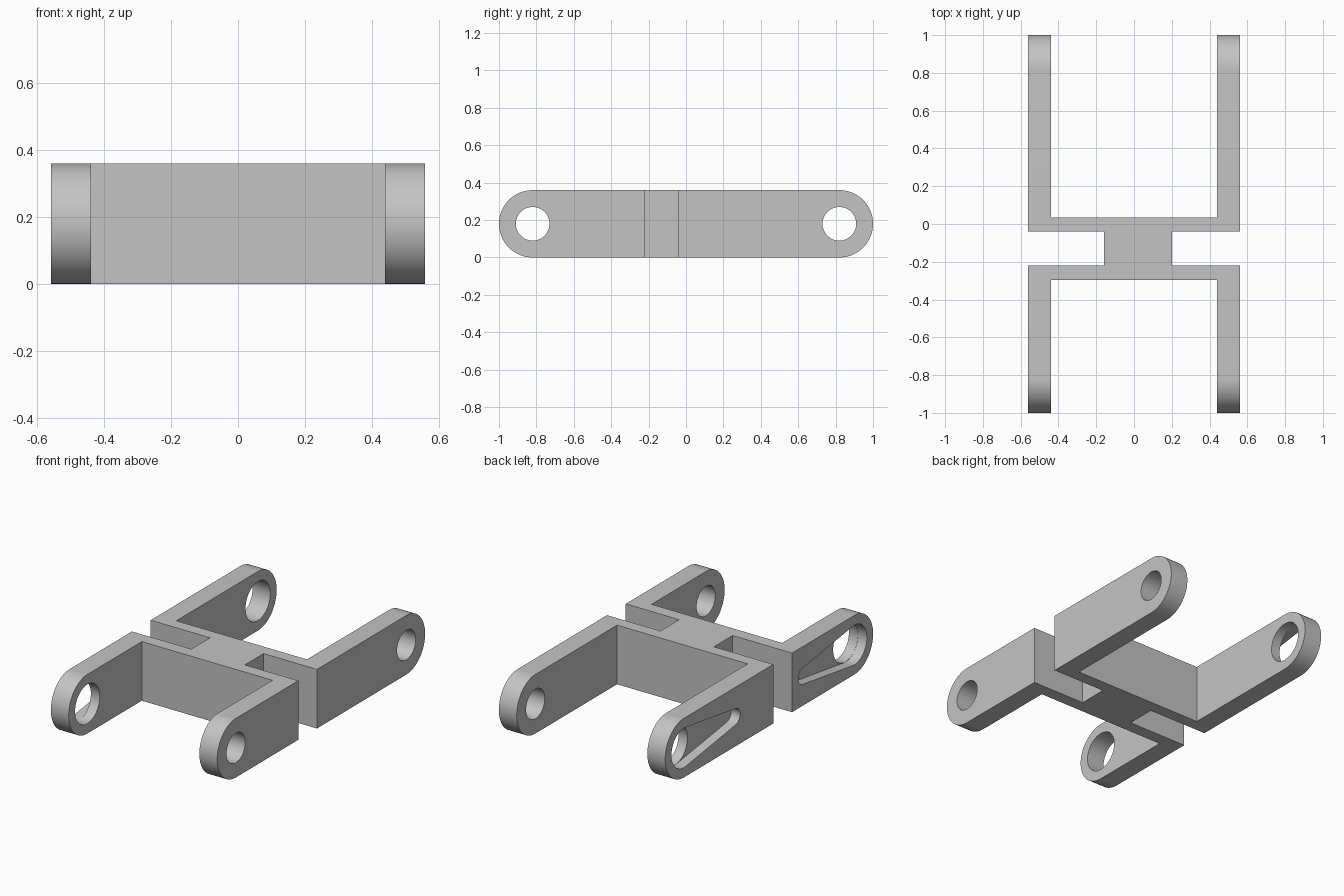
import bpy, bmesh
from math import sin, cos, pi, radians, acos
from mathutils import Vector

cube = bpy.data.objects.get("Cube")
if cube:
    bpy.data.objects.remove(cube, do_unlink=True)

HEIGHT = 0.36
MID = HEIGHT / 2      # arm axis height and end radius
PIVOT = 1 - MID       # distance of the pivots from the centre
OUTER, INNER = 0.56, 0.44

grey = bpy.data.materials.new("grey plastic")
grey.use_nodes = True
grey.diffuse_color = (0.55, 0.55, 0.55, 1)
grey.node_tree.nodes["Principled BSDF"].inputs["Base Color"].default_value = grey.diffuse_color


def prism(name, outline, direction):
    """Extrude a closed outline of 3D points."""
    bm = bmesh.new()
    face = bm.faces.new([bm.verts.new(p) for p in outline])
    grown = bmesh.ops.extrude_face_region(bm, geom=[face])["geom"]
    moved = [v for v in grown if isinstance(v, bmesh.types.BMVert)]
    bmesh.ops.translate(bm, verts=moved, vec=Vector(direction))
    bmesh.ops.recalc_face_normals(bm, faces=bm.faces)
    mesh = bpy.data.meshes.new(name)
    bm.to_mesh(mesh)
    bm.free()
    mesh.materials.append(grey)
    obj = bpy.data.objects.new(name, mesh)
    bpy.context.collection.objects.link(obj)
    return obj


def arc(y, radius, start, end, steps=48):
    """Points of an arc in the side plane."""
    angles = [start + (end - start) * i / steps for i in range(steps + 1)]
    return [(y + radius * cos(a), MID + radius * sin(a)) for a in angles]


def side_prism(name, points, x0, x1):
    return prism(name, [(x0, y, z) for y, z in points], (x1 - x0, 0, 0))


def cut(target, tool, operation="DIFFERENCE"):
    tool.hide_render = True
    mod = target.modifiers.new(operation.title(), "BOOLEAN")
    mod.operation, mod.solver, mod.object = operation, "EXACT", tool
    bpy.context.view_layer.objects.active = target
    bpy.ops.object.modifier_apply(modifier=mod.name)
    bpy.data.objects.remove(tool, do_unlink=True)


# Double fork plan: two U shapes joined by an off-centre web
right_x, left_x = -0.16, 0.20
plan = [(left_x, -0.04), (OUTER, -0.04), (OUTER, 1.1), (INNER, 1.1), (INNER, 0.035),
        (-INNER, 0.035), (-INNER, 1.1), (-OUTER, 1.1), (-OUTER, -0.04), (right_x, -0.04),
        (right_x, -0.22), (-OUTER, -0.22), (-OUTER, -1.1), (-INNER, -1.1), (-INNER, -0.297),
        (INNER, -0.297), (INNER, -1.1), (OUTER, -1.1), (OUTER, -0.22), (left_x, -0.22)]
fork = prism("double_fork_bracket", [(x, y, -0.1) for x, y in plan], (0, 0, HEIGHT + 0.2))

# Rounded arm ends
rounded = arc(PIVOT, MID, -pi / 2, pi / 2) + arc(-PIVOT, MID, pi / 2, 3 * pi / 2)
cut(fork, side_prism("rounding", rounded, -0.8, 0.8), "INTERSECT")

BIG, SMALL, REACH = 0.12, 0.05, 0.49
tangent = acos((BIG - SMALL) / REACH)
for side in (1, -1):
    # Small pivot hole in the left arm
    hole = arc(side * PIVOT, 0.09, 0, 2 * pi)[:-1]
    cut(fork, side_prism("pivot_hole", hole, 0.3, 0.7))
    # Tapered pocket in the outer face of the right arm
    pocket = arc(PIVOT, BIG, tangent - pi, pi - tangent)
    pocket += arc(PIVOT - REACH, SMALL, pi - tangent, pi + tangent, 16)
    pocket = [(side * y, z) for y, z in pocket]
    cut(fork, side_prism("horn_pocket", pocket, -0.7, -0.5))
    # Wide hole through the right arm
    wide = arc(side * PIVOT, BIG - 0.001, 0, 2 * pi)[:-1]
    cut(fork, side_prism("wide_hole", wide, -0.7, -0.3))

bpy.ops.object.select_all(action="DESELECT")
fork.select_set(True)
bpy.context.view_layer.objects.active = fork
bpy.ops.object.shade_smooth_by_angle(angle=radians(30))
